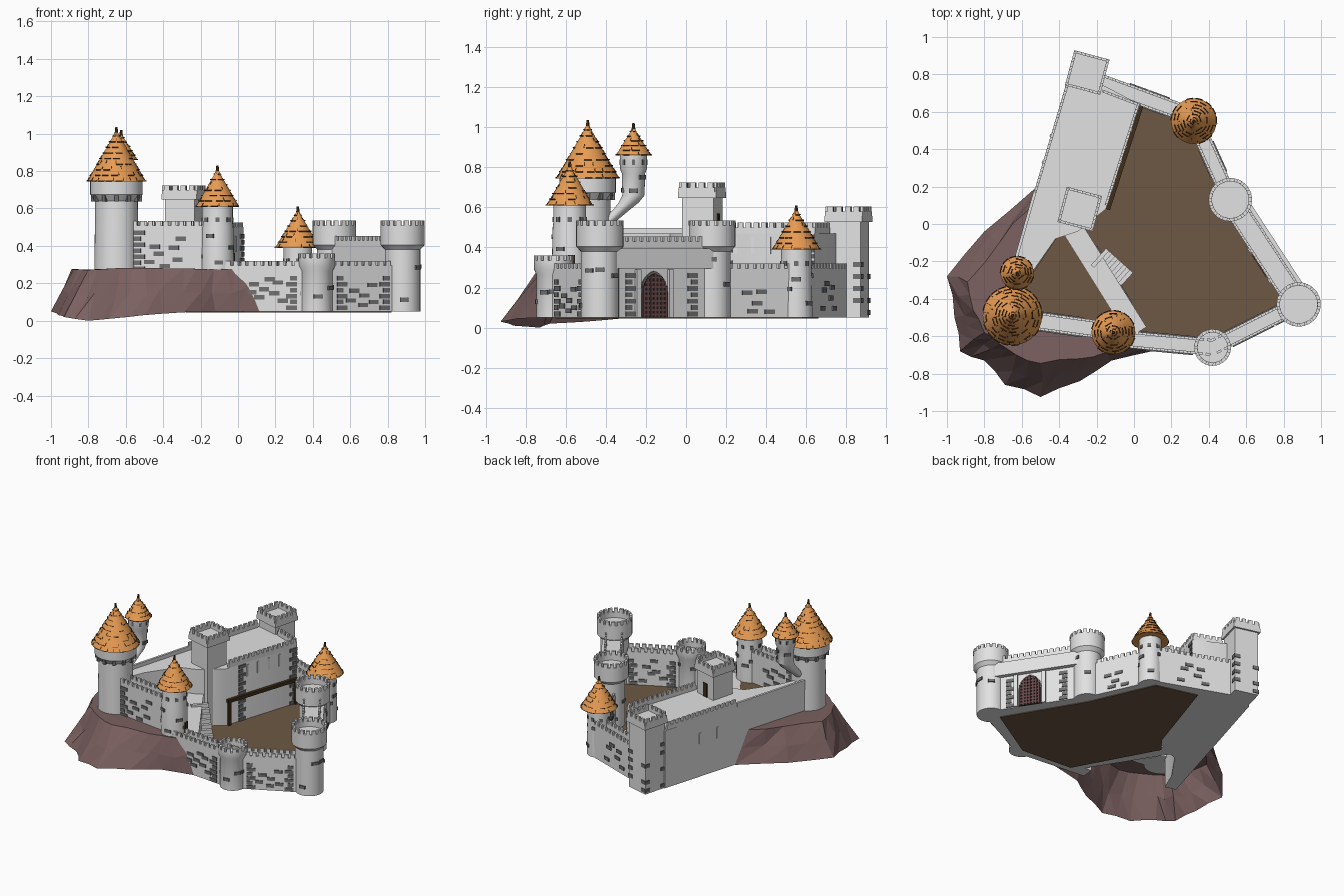
import bpy, bmesh, math, random
from mathutils import Matrix, Vector

if "Cube" in bpy.data.objects:
    bpy.data.objects.remove(bpy.data.objects["Cube"])
random.seed(4)

# ---- colours
COL = {"pale_stone": (.76, .76, .76), "dark_stone": (.16, .16, .16), "orange_tile": (.80, .33, .085),
       "tile_gap": (.10, .045, .012), "mauve_rock": (.20, .118, .118), "earth": (.155, .098, .056),
       "dark_wood": (.05, .027, .01), "portcullis_red": (.14, .065, .065), "shadow_black": (.02, .02, .02)}
MATS = []
for n, c in COL.items():
    m = bpy.data.materials.new(n)
    m.diffuse_color = (*c, 1)
    m.use_nodes = True
    m.node_tree.nodes["Principled BSDF"].inputs["Base Color"].default_value = m.diffuse_color
    MATS.append(m)
STONE, DARK, TILE, GAP, ROCK, EARTH, WOOD, RED, BLACK = range(9)

# ---- helpers
def finish(name, bm, smooth=True):
    bmesh.ops.recalc_face_normals(bm, faces=bm.faces[:])
    me = bpy.data.meshes.new(name)
    bm.to_mesh(me)
    bm.free()
    for m in MATS:
        me.materials.append(m)
    if smooth:
        me.set_sharp_from_angle(angle=math.radians(35))
    bpy.context.collection.objects.link(bpy.data.objects.new(name, me))

def box(bm, c, size, ang=0, mat=STONE, tilt=0):
    M = (Matrix.Translation(c) @ Matrix.Rotation(ang, 4, 'Z') @ Matrix.Rotation(tilt, 4, 'X')
         @ Matrix.Diagonal((*size, 1)))
    for v in bmesh.ops.create_cube(bm, size=1, matrix=M)["verts"]:
        for f in v.link_faces:
            f.material_index = mat

def prism(bm, pts, z0, z1, mat=STONE):
    lo, hi = ([bm.verts.new((x, y, z)) for x, y in pts] for z in (z0, z1))
    n = len(pts)
    for f in [lo, hi] + [(lo[i], lo[(i + 1) % n], hi[(i + 1) % n], hi[i]) for i in range(n)]:
        bm.faces.new(f).material_index = mat

def loft(bm, rings, n=32, mat=STONE):
    """Stack of circles (x, y, z, radius), capped at both ends."""
    loops = [[bm.verts.new((x + r * math.cos(i * math.tau / n), y + r * math.sin(i * math.tau / n), z))
              for i in range(n)] for x, y, z, r in rings]
    for a, b in zip(loops, loops[1:]):
        for i in range(n):
            f = bm.faces.new((a[i], a[(i + 1) % n], b[(i + 1) % n], b[i]))
            f.smooth, f.material_index = True, mat
    for l in (loops[0], loops[-1]):
        bm.faces.new(l).material_index = mat

def frame(a, b):
    a, b = Vector(a), Vector(b)
    d = (b - a).normalized()
    return a, d, Vector((-d.y, d.x)), (b - a).length, math.atan2(d.y, d.x)

def crenellate(bm, a, b, z, th=.014):
    a, d, nrm, L, ang = frame(a, b)
    mid = a + d * L / 2
    box(bm, (*mid, z + .015), (L, th, .03), ang)
    k = max(2, round(L / .042))
    for i in range(k):
        box(bm, (*(a + d * L * (i + .5) / k), z + .042), (L / k * .62, th, .026), ang)

def around(bm, c, r, z, count, size, mat=STONE, start=0., tilt=0.):
    for i in range(count):
        t = start + i * math.tau / count
        box(bm, (c[0] + r * math.cos(t), c[1] + r * math.sin(t), z), size, t - math.pi / 2, mat, tilt)

def scatter_round(bm, c, r, z0, z1, count):
    for i in range(count):
        around(bm, c, r, random.uniform(z0, z1), 1, (.045, .012, .022), DARK, i * 2.4)

def quoin(bm, p, d, ang, z0, z1):
    """Column of long and short corner stones growing from p along d."""
    for k in range(int((z1 - z0) / .032)):
        w = (.06, .038)[k % 2]
        box(bm, (*(p + d * w / 2), z0 + .018 + k * .032), (w, .012, .024), ang, DARK)

def wall_bricks(bm, a, b, off, z0, z1, count, ends="", inset=.12):
    """Loose dark bricks and quoin columns on both faces of a wall."""
    a, d, nrm, L, ang = frame(a, b)
    for s in (-1, 1):
        o = nrm * off * s
        for i in range(count):
            t = inset + .05 + (L - 2 * inset - .1) * (i + random.random()) / count
            z = z0 + .03 + (z1 - z0 - .06) * ((i * .62 + random.random() * .2) % 1)
            box(bm, (*(a + d * t + o), z), (.055, .012, .023), ang, DARK)
        if "a" in ends:
            quoin(bm, a + d * (inset - .02) + o, d, ang, z0, z1)
        if "b" in ends:
            quoin(bm, a + d * (L - inset + .02) + o, -d, ang, z0, z1)

def wall(name, a, b, w, z0, z1, bricks=6, ends="", inset=.12):
    bm = bmesh.new()
    p, d, nrm, L, ang = frame(a, b)
    box(bm, (*(p + d * L / 2), (z0 + z1 - .055) / 2), (L, w, z1 - .055 - z0), ang)
    for s in (-1, 1):
        o = nrm * s * (w / 2 - .007)
        crenellate(bm, p + o, p + d * L + o, z1 - .056)
    wall_bricks(bm, a, b, w / 2, z0, z1 - .05, bricks, ends, inset)
    finish(name, bm)

def round_tower(name, c, r, rtop, z0, z1, crown):
    bm = bmesh.new()
    prof = [(z0, r), (z1 - crown - .025, r), (z1 - crown, rtop), (z1 - .026, rtop),
            (z1 - .026, rtop - .018), (z1 - .065, rtop - .018)]
    loft(bm, [(*c, z, q) for z, q in prof])
    k = round(math.tau * rtop / .042)
    around(bm, c, rtop - .009, z1 - .013, k, (.026, .018, .026))
    scatter_round(bm, c, r, z0 + .03, z1 - crown - .05, 6)
    finish(name, bm)

def square_tower(name, c, s, stop, ang, z0, z1, quoins):
    bm = bmesh.new()
    c = Vector(c)
    box(bm, (*c, (z0 + z1 - .07) / 2), (s, s, z1 - .07 - z0), ang)
    box(bm, (*c, z1 - .063), (stop, stop, .03), ang)
    rot = Matrix.Rotation(ang, 2)
    h = stop / 2 - .007
    cor = [rot @ Vector(v) for v in ((-1, -1), (1, -1), (1, 1), (-1, 1))]
    for i in range(4):
        crenellate(bm, c + cor[i] * h, c + cor[(i + 1) % 4] * h, z1 - .056)
    for k in range(int((z1 - .1 - z0) / .06) if quoins else 0):
        for v in cor:
            if random.random() < .5:
                box(bm, (*(c + v * (s / 2 - .016)), z0 + .025 + k * .06), (.042, .042, .026), ang, DARK)
    finish(name, bm)

def roof(name, c, R, z0, z1, rows):
    bm = bmesh.new()
    H = z1 - .02 - z0
    tilt = math.atan2(R, H)
    rings = []
    for i in range(rows):
        t0, t1 = i / rows, (i + 1) / rows
        rings += [(*c, z0 + H * t0, R * (1 - t0) + .002), (*c, z0 + H * t1, max(R * (1 - t1), .004))]
    loft(bm, rings, 28, TILE)
    for i in range(rows):                      # broken course lines and tile joints
        t = i / rows
        r, z = R * (1 - t), z0 + H * t
        m = max(5, round(math.tau * r / .05))
        for j in range(m):
            th = (j + random.random() * .3) * math.tau / m
            if random.random() < .7:
                around(bm, c, r + .001, z + .002, 1, (math.tau * r / m * .75, .005, .005), GAP, th, tilt)
            if random.random() < .4:
                dz, a = H / rows * .4, th + math.pi / m
                around(bm, c, r - dz * R / H, z + dz, 1, (.004, .006, H / rows * .6), GAP, a, tilt)
    loft(bm, [(*c, z1 - .035, .01), (*c, z1, .006)], 8, GAP)
    finish(name, bm)

# ---- rock outcrop: open shell from foot outline up to flat rim
foot = [(-.53, .19, .05), (-.8, -.04, .05), (-1, -.28, .05), (-.96, -.5, .03), (-.93, -.68, .02), (-.8, -.73, 0),
        (-.69, -.86, .01), (-.5, -.925, .03), (-.29, -.84, .045), (-.12, -.73, .05), (.12, -.675, .05)]
rim = [(-.56, .08), (-.72, -.1), (-.89, -.31), (-.86, -.46), (-.8, -.58), (-.72, -.64),
       (-.63, -.7), (-.5, -.745), (-.29, -.72), (-.13, -.68), (-.01, -.655)]
bm = bmesh.new()
top = [Vector((*p, .275 + random.uniform(-.004, .008))) for p in rim]
bot = [Vector(p) for p in foot]
def halve(l):
    out = [l[0]]
    for a, b in zip(l, l[1:]):
        out += [(a + b) / 2 + Vector((random.uniform(-.012, .012), random.uniform(-.012, .012), 0)), b]
    return out
bot, top = halve(bot), halve(top)
mid = [b.lerp(t, .5) + Vector([random.uniform(-.016, .016) for _ in "xyz"]) for b, t in zip(bot, top)]
rows = [[bm.verts.new(v) for v in r] for r in (bot, mid, top)]
for a, b in zip(rows, rows[1:]):
    for i in range(len(a) - 1):
        for tri in ((a[i], a[i + 1], b[i + 1]), (a[i], b[i + 1], b[i])):
            bm.faces.new(tri)
bm.faces.new(rows[2] + [bm.verts.new(p) for p in ((-.02, -.52, .275), (-.4, -.05, .275))])
for f in bm.faces:
    f.material_index = ROCK
finish("rock_outcrop", bm, False)

# ---- grounds
bm = bmesh.new()
prism(bm, [(-.2, .05), (0, .66), (.3, .58), (.5, .13), (.82, -.41), (.42, -.65), (.03, -.62), (-.28, -.05)],
      .045, .055, EARTH)
finish("lower_courtyard", bm)
bm = bmesh.new()
prism(bm, [(-.42, -.08), (-.6, -.35), (-.58, -.49), (-.1, -.57), (0, -.55), (-.33, -.03)], .278, .287, EARTH)
finish("upper_courtyard", bm)

# ---- great hall with flat roof running on to the big tower
bm = bmesh.new()
prism(bm, [(-.36, .76), (-.18, .75), (.03, .64), (-.15, .08), (-.3, -.04), (-.42, -.08), (-.56, -.28),
           (-.62, -.42), (-.7, -.4)], .05, .47)
crenellate(bm, (-.358, .74), (-.528, .17), .47)
crenellate(bm, (.023, .64), (-.15, .1), .47)
crenellate(bm, (-.17, .712), (.027, .637), .47)
p, d, nrm, L, ang = frame((-.53, .17), (-.69, -.39))
box(bm, (*(p + d * L / 2), .483), (L, .016, .03), ang)
p, d, nrm, L, ang = frame((-.15, .08), (.03, .64))
for t in (.3, .45, .6, .75):
    box(bm, (*(p + d * L * t), .41), (.016, .009, .085), ang)
quoin(bm, p + d * .1, d, ang, .05, .47)
quoin(bm, p + d * L, -d, ang, .05, .47)
p, d, nrm, L, ang = frame((-.37, .73), (-.65, -.22))
for t in (.27, .42):
    box(bm, (*(p + d * L * t), .33), (.014, .009, .08), ang)
finish("great_hall", bm)

# ---- timber gallery on the hall
bm = bmesh.new()
p, d, nrm, L, ang = frame((-.143, .078), (.037, .637))
box(bm, (*(p + d * L / 2), .235), (L, .03, .024), ang, WOOD)
for t in (.03, .97):
    box(bm, (*(p + d * L * t), .14), (.02, .02, .18), ang, WOOD)
finish("timber_gallery", bm)

# ---- square towers
A = math.radians(-15)
square_tower("corner_tower", (-.25, .81), .17, .195, A, .05, .605, True)
square_tower("hall_tower", (-.29, .08), .165, .195, A, .05, .725, False)
bm = bmesh.new()
box(bm, (-.29 + .083 * math.sin(-A), .08 + .083 * math.cos(A), .52), (.04, .009, .1), A, WOOD)
finish("hall_tower_door", bm)

# ---- curtain walls
wall("back_wall", (-.2, .765), (.32, .575), .09, .05, .32, 6)
wall("back_right_wall", (.32, .56), (.515, .13), .085, .05, .32, 5)
wall("front_right_wall", (.88, -.43), (.42, -.66), .085, .05, .32, 6, "ab")
wall("front_wall", (.42, -.66), (-.11, -.61), .09, .05, .32, 8, "a")
wall("upper_front_wall", (-.65, -.50), (-.11, -.575), .095, .26, .535, 7, "a")
bm = bmesh.new()
IA, IB = (-.33, -.02), (.02, -.58)
p, d, nrm, L, ang = frame(IA, IB)
box(bm, (*(p + d * L / 2), .17), (L, .11, .24), ang)
wall_bricks(bm, IA, IB, .055, .05, .28, 5)
finish("inner_wall", bm)

# ---- courtyard stairs
bm = bmesh.new()
p, d, nrm, L, ang = frame((-.19, -.175), (-.045, -.305))
for i in range(9):
    h = .255 * (9 - i) / 9
    box(bm, (*(p + d * L * (i + .5) / 9), .05 + h / 2), (L / 9, .12, h), ang)
finish("courtyard_stairs", bm)

# ---- gatehouse
G0, G1 = (.515, .13), (.88, -.43)
wall("gate_wall", G0, G1, .12, .30, .455, 0)
bm = bmesh.new()
p, d, nrm, L, ang = frame(G0, G1)
box(bm, (*(p + d * L / 2), .18), (L, .10, .26), ang)
box(bm, (*(p + d * L / 2 + nrm * .03), .345), (L, .10, .10), ang)
wall_bricks(bm, G0, G1, .05, .05, .3, 0, "ab", .14)
finish("gatehouse", bm)

def arch_h(x, w, h):
    return h * (.55 + .45 * math.sqrt(max(0, 1 - abs(2 * x / w) ** 1.5)))

def arch(bm, w, h, org, off, mat):
    pts = [(-w / 2, 0)] + [(w * (i / 12 - .5), arch_h(w * (i / 12 - .5), w, h)) for i in range(13)] + [(w / 2, 0)]
    f = bm.faces.new([bm.verts.new((*(org + d * x + nrm * off), .05 + z)) for x, z in pts])
    f.material_index = mat
    for v in bmesh.ops.extrude_face_region(bm, geom=[f])["geom"]:
        if isinstance(v, bmesh.types.BMVert):
            v.co -= Vector((*nrm, 0)) * math.copysign(.008, off)
            for q in v.link_faces:
                q.material_index = mat
bm = bmesh.new()
org = p + d * L * .57
for s in (1, -1):
    for x in (-.097, .097):
        box(bm, (*(org + d * x + nrm * .056 * s), .17), (.026, .022, .24), ang)
    arch(bm, .162, .232, org, .057 * s, DARK)
    arch(bm, .145, .22, org, .061 * s, BLACK)
    for i in range(7):
        x = -.066 + i * .022
        h = arch_h(x, .145, .22)
        box(bm, (*(org + d * x + nrm * .063 * s), .05 + h / 2), (.011, .008, h), ang, RED)
    for k in range(9):
        z = .015 + k * .023
        w = .14 * (1 if z < .12 else math.sqrt(max(.02, 1 - ((z - .12) / .1) ** 2)))
        box(bm, (*(org + nrm * .063 * s), .05 + z), (w, .007, .01), ang, RED)
finish("gate_portcullis", bm)

# ---- open round towers
round_tower("gate_tower_back", G0, .092, .116, .05, .535, .13)
round_tower("gate_tower_front", G1, .095, .118, .05, .535, .13)
round_tower("front_bastion", (.42, -.66), .086, .098, .05, .36, .07)

# ---- roofed round towers
def roofed_tower(name, c, r0, r1, z0, zs, z1, R, ztop, rows):
    bm = bmesh.new()
    loft(bm, [(*c, z0, r0), (*c, zs - .02, r0 - .005), (*c, zs, r1), (*c, z1 + .02, r1)])
    around(bm, c, r1, z1 - .07, 8, (.022, .008, .025), DARK)
    scatter_round(bm, c, r0 - .004, z0 + .03, zs - .05, 8)
    finish(name, bm)
    roof(name + "_roof", c, R, z1, ztop, rows)
roofed_tower("back_tower", (.32, .55), .082, .076, .05, .31, .39, .12, .61, 7)
roofed_tower("yard_tower", (-.11, -.58), .09, .082, .26, .52, .61, .115, .83, 7)
bm = bmesh.new()
around(bm, (-.11, -.58), .088, .325, 1, (.035, .012, .075), WOOD, .1)
finish("yard_tower_door", bm)

# ---- big tower with corbels
B = (-.65, -.49)
bm = bmesh.new()
loft(bm, [(*B, .26, .118), (*B, .64, .114), (*B, .675, .14), (*B, .76, .14)], 40)
around(bm, B, .126, .655, 12, (.02, .022, .035), DARK)
finish("big_tower", bm)
roof("big_tower_roof", B, .157, .745, 1.035, 9)

# ---- leaning turret branching from the big tower
T = (-.625, -.262)
bm = bmesh.new()
loft(bm, [(-.64, -.42, .50, .035), (-.635, -.375, .54, .037), (-.63, -.32, .59, .042), (-.625, -.285, .625, .05),
          (*T, .66, .055), (*T, .77, .058), (*T, .79, .067), (*T, .87, .067)], 28)
around(bm, T, .066, .825, 8, (.016, .008, .025), DARK)
scatter_round(bm, T, .055, .68, .76, 4)
finish("leaning_turret", bm)
roof("leaning_turret_roof", T, .087, .86, 1.02, 6)
